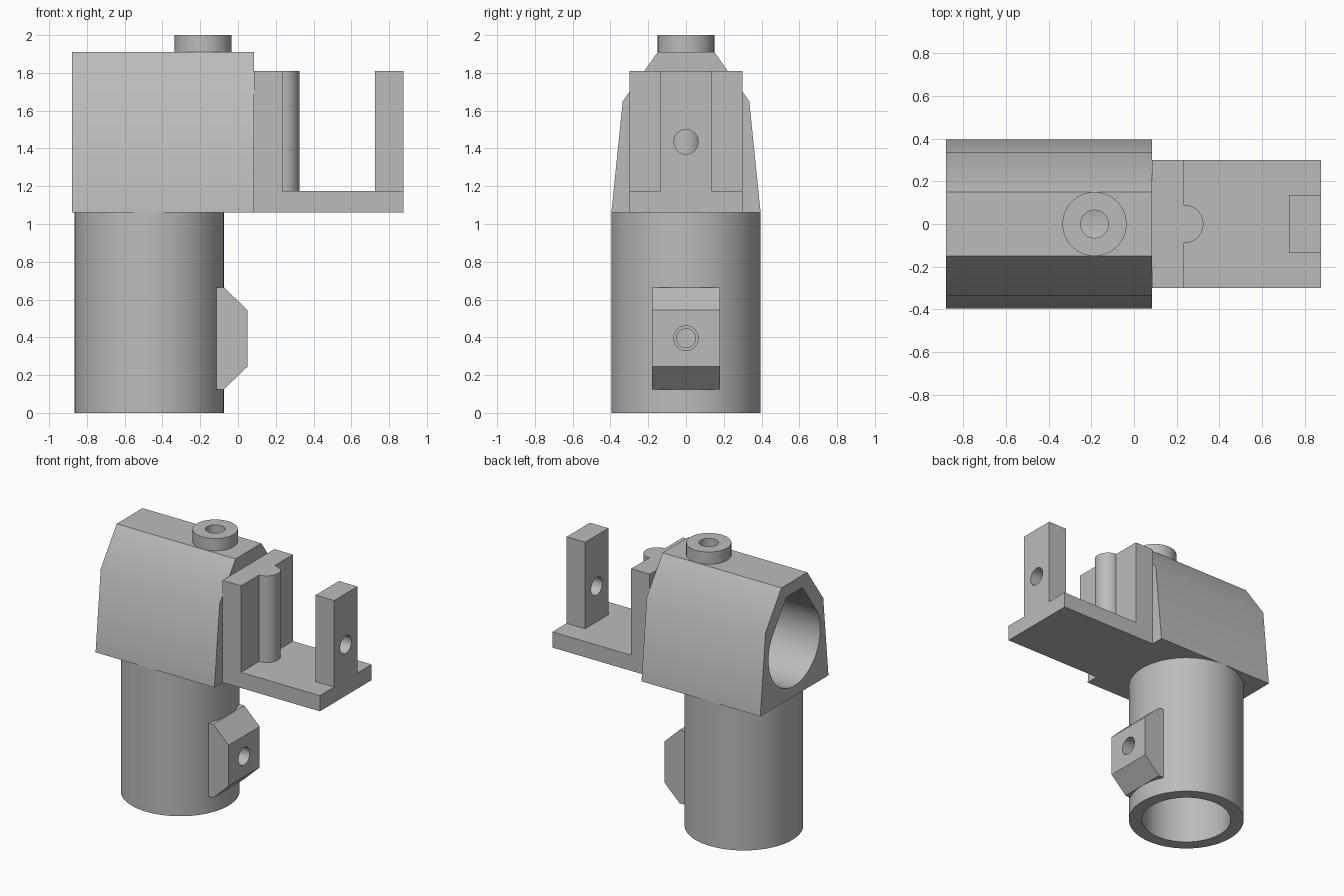
import bpy, bmesh, math
from mathutils import Vector

cube = bpy.data.objects.get("Cube")
if cube:
    bpy.data.objects.remove(cube, do_unlink=True)

grey = bpy.data.materials.new("plain grey")
grey.use_nodes = True
grey.diffuse_color = (0.5, 0.5, 0.5, 1)
grey.node_tree.nodes["Principled BSDF"].inputs["Base Color"].default_value = (0.5, 0.5, 0.5, 1)


def prism(name, points, axis, start, end):
    """Extrude a flat profile along an axis; profiles are (y,z), (x,z) or (x,y)."""
    i = "xyz".index(axis)

    def place(p, d):
        c = list(p)
        c.insert(i, d)
        return Vector(c)

    bm = bmesh.new()
    face = bm.faces.new([bm.verts.new(place(p, start)) for p in points])
    out = bmesh.ops.extrude_face_region(bm, geom=[face])
    verts = [g for g in out["geom"] if isinstance(g, bmesh.types.BMVert)]
    bmesh.ops.translate(bm, verts=verts, vec=place((0, 0), end - start))
    bmesh.ops.recalc_face_normals(bm, faces=bm.faces)
    mesh = bpy.data.meshes.new(name)
    bm.to_mesh(mesh)
    bm.free()
    mesh.materials.append(grey)
    obj = bpy.data.objects.new(name, mesh)
    bpy.context.collection.objects.link(obj)
    return obj


def arc(cx, cy, r, a0=0, a1=360, n=64):
    """Points on an arc; a full turn omits the repeated last point."""
    count = n if a1 - a0 == 360 else n + 1
    angles = [math.radians(a0 + (a1 - a0) * k / n) for k in range(count)]
    return [(cx + r * math.cos(a), cy + r * math.sin(a)) for a in angles]


def rect(x0, y0, x1, y1):
    return [(x0, y0), (x1, y0), (x1, y1), (x0, y1)]


def cut(obj, *cutters):
    """Subtract the cutters, bake the result and delete the cutters."""
    for c in cutters:
        mod = obj.modifiers.new("cut", "BOOLEAN")
        mod.operation, mod.solver, mod.object = "DIFFERENCE", "EXACT", c
    bpy.context.view_layer.update()
    deps = bpy.context.evaluated_depsgraph_get()
    mesh = bpy.data.meshes.new_from_object(obj.evaluated_get(deps))
    obj.modifiers.clear()
    obj.data = mesh
    for c in cutters:
        bpy.data.objects.remove(c, do_unlink=True)
    return obj


TUBE_X, NOZZLE_X, BORE_Z, CLIP_Z = -0.47, -0.185, 1.435, 0.395

# Housing with tapered sides, a roof-shaped bore open at one end, and a vent
half = [(0.395, 1.06), (0.335, 1.65), (0.15, 1.91)]
housing = prism("housing", half + [(-y, z) for y, z in reversed(half)], "x", -0.88, 0.085)
bore_shape = arc(0, BORE_Z, 0.30, 144.5, 395.5, 56) + [(0.093, 1.82), (-0.093, 1.82)]
cut(housing,
    prism("bore_cutter", bore_shape, "x", -1.0, -0.02),
    prism("vent_cutter", arc(NOZZLE_X, 0, 0.065, n=32), "z", 1.7, 2.1))

# Ring on the roof
nozzle = prism("top_ring", arc(NOZZLE_X, 0, 0.15), "z", 1.90, 2.0)
cut(nozzle, prism("ring_cutter", arc(NOZZLE_X, 0, 0.065, n=32), "z", 1.7, 2.1))

# Hollow handle tube with a screw hole
tube = prism("handle_tube", arc(TUBE_X, 0, 0.395, n=96), "z", 0, 1.06)
cut(tube,
    prism("tube_cutter", arc(TUBE_X, 0, 0.305, n=96), "z", -0.1, 1.0),
    prism("screw_cutter", arc(0, CLIP_Z, 0.05, n=32), "x", -0.3, 0.1))

# Chamfered boss on the tube with a stepped hole
boss_shape = [(-0.115, 0.125), (-0.075, 0.125), (0.05, 0.245),
              (0.05, 0.545), (-0.075, 0.665), (-0.115, 0.665)]
boss = prism("screw_boss", boss_shape, "y", -0.18, 0.18)
cut(boss,
    prism("narrow_cutter", arc(0, CLIP_Z, 0.05, n=32), "x", -0.3, 0.1),
    prism("wide_cutter", arc(0, CLIP_Z, 0.065, n=32), "x", -0.07, 0.1))

# Bracket: L-shaped wall and shelf, half-round rib, drilled post
bracket_shape = [(0.085, 1.06), (0.875, 1.06), (0.875, 1.175),
                 (0.235, 1.175), (0.235, 1.81), (0.085, 1.81)]
bracket = prism("bracket", bracket_shape, "y", -0.30, 0.30)
rib = prism("half_round_rib", arc(0.235, 0, 0.09, -90, 90, 32), "z", 1.175, 1.81)
post = prism("front_post", rect(0.725, -0.135, 0.875, 0.135), "z", 1.175, 1.81)
cut(post, prism("post_cutter", arc(0, BORE_Z, 0.065, n=32), "x", 0.6, 1.0))

# Smooth the round walls and keep hard edges
bpy.ops.object.select_all(action="DESELECT")
for obj in (housing, nozzle, tube, boss, bracket, rib, post):
    obj.select_set(True)
    bpy.context.view_layer.objects.active = obj
bpy.ops.object.shade_smooth_by_angle(angle=math.radians(30))
